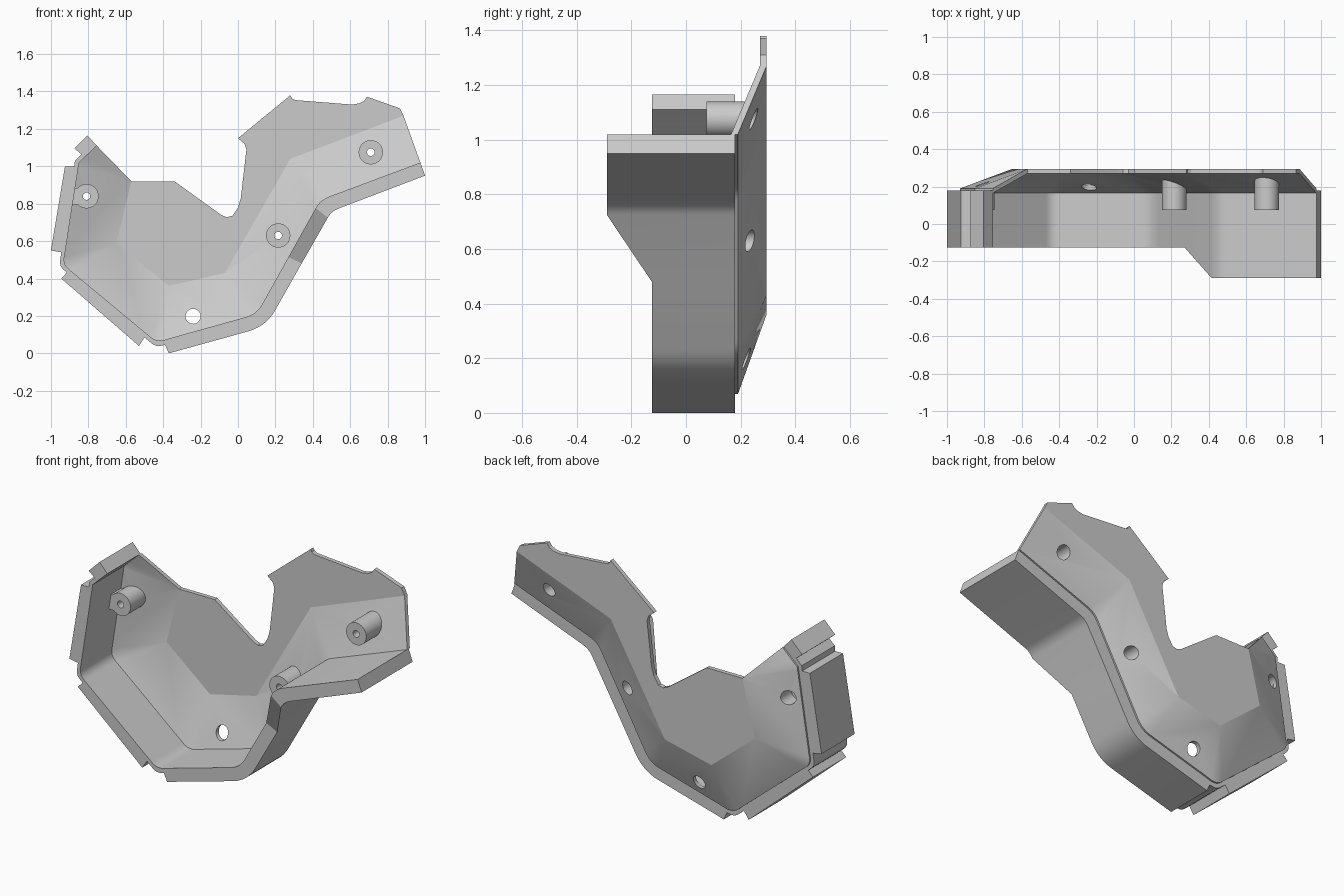
import bpy, bmesh, math
from mathutils import Vector, geometry

if "Cube" in bpy.data.objects:
    bpy.data.objects.remove(bpy.data.objects["Cube"], do_unlink=True)

grey = bpy.data.materials.new("plain grey")
grey.use_nodes = True
grey.diffuse_color = (0.6, 0.6, 0.6, 1)
grey.node_tree.nodes["Principled BSDF"].inputs["Base Color"].default_value = (0.6, 0.6, 0.6, 1)

BACK, FRONT, DEEP_FRONT = 0.18, -0.125, -0.29
RIM_Y, FLAT_Y, THICK = 0.19, 0.295, 0.025


def finish(name, bm, angle=15):
    bmesh.ops.recalc_face_normals(bm, faces=bm.faces)
    mesh = bpy.data.meshes.new(name)
    bm.to_mesh(mesh)
    bm.free()
    mesh.materials.append(grey)
    ob = bpy.data.objects.new(name, mesh)
    bpy.context.collection.objects.link(ob)
    smooth(ob, angle)
    return ob


def smooth(ob, angle):
    bpy.ops.object.select_all(action='DESELECT')
    ob.select_set(True)
    bpy.context.view_layer.objects.active = ob
    bpy.ops.object.shade_smooth_by_angle(angle=math.radians(angle))


def fillet(a, corner, b, cut, n=7):
    """Rounded corner as a short quadratic curve."""
    a, c, b = Vector(a), Vector(corner), Vector(b)
    p, q = c + (a - c).normalized() * cut, c + (b - c).normalized() * cut
    ts = [i / n for i in range(n + 1)]
    return [p * (1 - t) ** 2 + c * 2 * t * (1 - t) + q * t * t for t in ts]


# Corners of the rim (x, z) and the matching corners of the flat back
rim = [(.975, 1.02), (.44, .82), (.10, .21), (-.435, .06), (-.935, .475), (-.85, 1.02), (-.755, 1.11)]
flat = [(.885, 1.27), (.28, 1.04), (-.07, .43), (-.37, .36), (-.65, .59), (-.57, .92)]

# Stations along the wall: outer point, inner point, index of flat corner
stations = []


def station(outer, inner, k):
    stations.append((Vector(outer), Vector(inner), k))


def bend(a, corner, b, k, cut_out, cut_in):
    outs = fillet(a, corner, b, cut_out)
    ins = fillet(rim[k - 1], rim[k], rim[k + 1], cut_in)
    for o, i in zip(outs, ins):
        station(o, i, k)


station((1, .95), rim[0], 0)
bend((1, .95), (.5, .76), (.15, .144), 1, .04, .05)
station((.34, .48), (.27, .515), 1)
bend((.5, .76), (.15, .144), (-.37, 0), 2, .1, .06)
station((-.37, 0), (-.355, .083), 3)
station((-.39, .045), (-.375, .077), 3)
bend((-.39, .045), (-.44, .035), (-.5, .085), 3, .03, .045)
station((-.5, .085), (-.485, .102), 3)
station((-.53, .04), (-.495, .11), 3)
station((-.945, .4), (-.885, .434), 4)
station((-.915, .432), (-.895, .442), 4)
bend((-.915, .432), (-.955, .467), (-.945, .54), 4, .03, .04)
station((-.945, .54), (-.924, .54), 4)
station((-1, .55), (-.923, .55), 4)
station((-.925, 1), (-.853, 1), 5)
station((-.875, 1), (-.852, 1.008), 5)
station((-.872, 1.03), rim[5], 5)
station((-.837, 1.064), (-.815, 1.053), 5)
station((-.875, 1.096), (-.81, 1.058), 5)
station((-.805, 1.165), rim[6], 5)

# Side wall: a swept strip whose front edge steps forward on the arm
bm = bmesh.new()
rings = []
for o, i, k in stations:
    t = min(max((o.x - .34) / .13, 0), 1)
    front = FRONT + t * (DEEP_FRONT - FRONT)
    rings.append([bm.verts.new((p.x, y, p.y)) for p, y in
                  ((o, front), (i, front), (i, BACK), (o, BACK))])
for a, b in zip(rings, rings[1:]):
    for j in range(4):
        bm.faces.new((a[j], a[j - 1], b[j - 1], b[j]))
bm.faces.new(rings[0])
bm.faces.new(rings[-1])
finish("side_wall", bm, 20)

# Back panel: sloped facets from the rim up to a flat, notched plate
top_edge = [(-.34, .92), (-.09, .74), (-.06, .728), (-.03, .735), (0, .78), (.015, .83),
            (.045, 1.09), (.035, 1.12), (0, 1.15), (.28, 1.38), (.287, 1.364), (.305, 1.354),
            (.61, 1.33), (.65, 1.337), (.675, 1.35), (.69, 1.372), (.865, 1.31)]
bm = bmesh.new()
low = [bm.verts.new((i.x, RIM_Y, i.y)) for o, i, k in stations]
high = [bm.verts.new((x, FLAT_Y, z)) for x, z in flat]
crown = [bm.verts.new((x, FLAT_Y, z)) for x, z in top_edge]
for n in range(len(stations) - 1):
    k, m = stations[n][2], stations[n + 1][2]
    loop = [low[n], low[n + 1], high[m]] + ([high[k]] if k != m else [])
    bm.faces.new(loop)
bm.faces.new(high + crown)
bmesh.ops.recalc_face_normals(bm, faces=bm.faces)
ret = bmesh.ops.extrude_face_region(bm, geom=bm.faces[:], use_keep_orig=True)
bmesh.ops.translate(bm, vec=(0, -THICK, 0),
                    verts=[g for g in ret["geom"] if isinstance(g, bmesh.types.BMVert)])
panel = finish("back_panel", bm)

# Screw holes through the panel: x, z, facet
holes = [(.71, 1.075, 0), (.215, .63, 1), (-.81, .84, 4), (-.24, .198, 2)]
bm = bmesh.new()
for x, z, f in holes:
    circle = [bm.verts.new((x + .04 * math.cos(a), 0, z + .04 * math.sin(a)))
              for a in (math.tau * s / 32 for s in range(32))]
    face = bm.faces.new(circle)
    ret = bmesh.ops.extrude_face_region(bm, geom=[face], use_keep_orig=True)
    bmesh.ops.translate(bm, vec=(0, .5, 0),
                        verts=[g for g in ret["geom"] if isinstance(g, bmesh.types.BMVert)])
cutter = finish("hole_cutter", bm)
cutter.hide_render = True
mod = panel.modifiers.new("holes", 'BOOLEAN')
mod.object = cutter
mod.solver = 'EXACT'
bpy.context.view_layer.objects.active = panel
bpy.ops.object.modifier_apply(modifier=mod.name)
bpy.data.objects.remove(cutter, do_unlink=True)
smooth(panel, 15)


def facet_y(f, x, z):
    """Depth of a sloped facet at a point."""
    a, b = (Vector((p[0], RIM_Y, p[1])) for p in rim[f:f + 2])
    c = Vector((flat[f][0], FLAT_Y, flat[f][1]))
    n = geometry.normal(a, b, c)
    return a.y - (n.x * (x - a.x) + n.z * (z - a.z)) / n.y


# Screw bosses: counterbored tubes ending on the sloped panel
SEGS = 32
for number, (x, z, f) in enumerate(holes[:3], 1):
    bm = bmesh.new()
    profile = [(.02, .075), (.065, .075), (.065, None), (.04, None), (.04, .13), (.02, .13)]
    rows = []
    for r, y in profile:
        row = []
        for s in range(SEGS):
            a = math.tau * s / SEGS
            px, pz = x + r * math.cos(a), z + r * math.sin(a)
            depth = facet_y(f, px, pz) - .012 if y is None else y
            row.append(bm.verts.new((px, depth, pz)))
        rows.append(row)
    for j in range(len(rows)):
        a, b = rows[j - 1], rows[j]
        for s in range(SEGS):
            t = (s + 1) % SEGS
            bm.faces.new((a[s], a[t], b[t], b[s]))
    finish("screw_boss_%d" % number, bm, 30)

# Web joining the outer boss to the wall
bm = bmesh.new()
bmesh.ops.create_cube(bm, size=1)
for v in bm.verts:
    v.co = (-.866 + v.co.x * .04, .125 + v.co.y * .1, .838 + v.co.z * .09)
finish("boss_web", bm)
